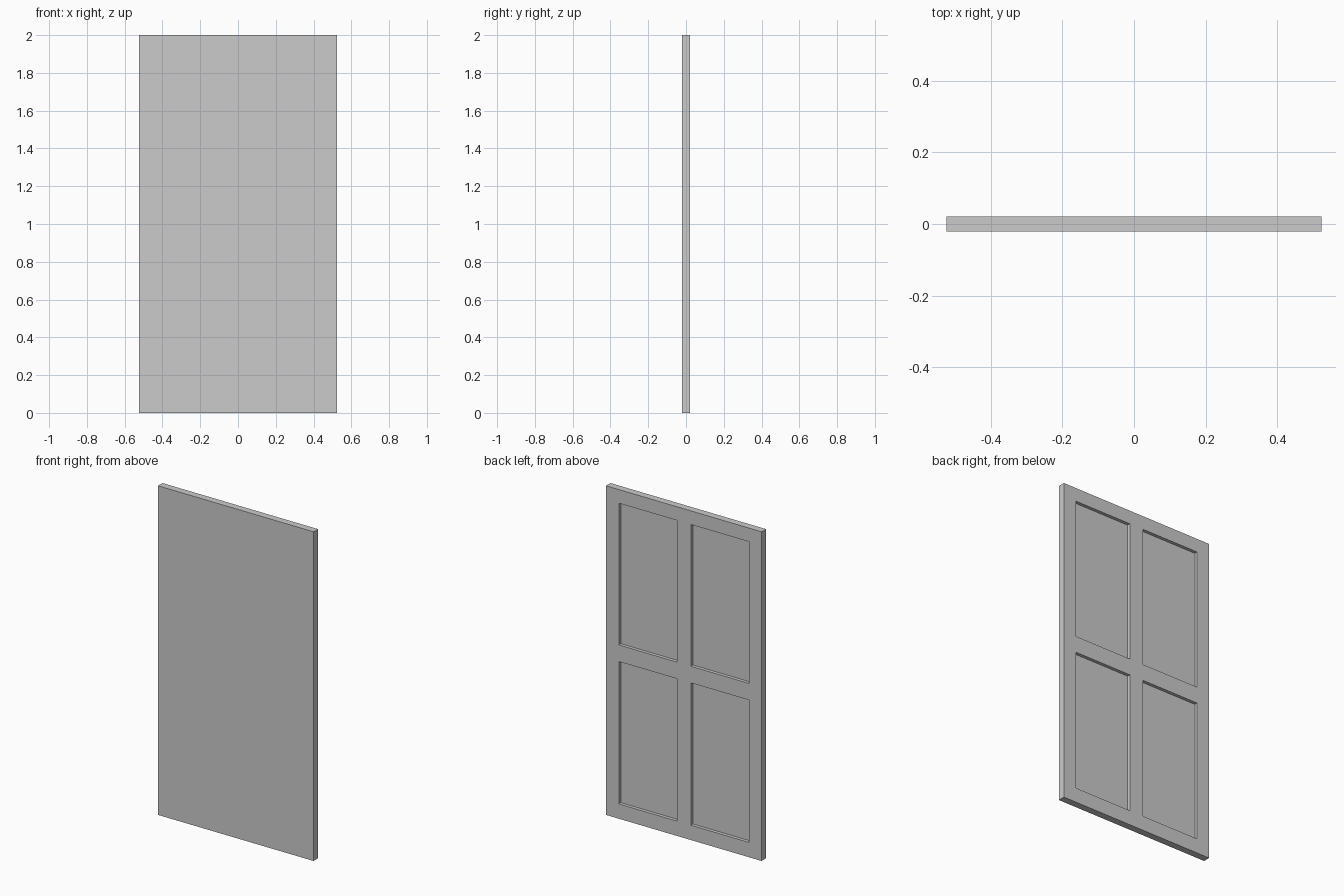
import bpy, bmesh
from mathutils import Matrix, Vector

if "Cube" in bpy.data.objects:
    bpy.data.objects.remove(bpy.data.objects["Cube"])

W, T, H = 1.046, 0.043, 2.0
X_IN, X_OUT = 0.047, 0.437                   # panel edges either side of the centre stile
Z_CUTS = [0.09, 0.955, 1.056, 1.917]         # lower and upper panel edges
DEPTH = 0.02

# Door slab
bm = bmesh.new()
bmesh.ops.create_cube(bm, size=1, matrix=Matrix.Translation((0, 0, H / 2)) @ Matrix.Diagonal((W, T, H, 1)))


def cut(co, normal):
    geom = bm.verts[:] + bm.edges[:] + bm.faces[:]
    bmesh.ops.bisect_plane(bm, geom=geom, plane_co=co, plane_no=normal)


# Stile and rail lines
for x in (-X_OUT, -X_IN, X_IN, X_OUT):
    cut(Vector((x, 0, 0)), Vector((1, 0, 0)))
for z in Z_CUTS:
    cut(Vector((0, 0, z)), Vector((0, 0, 1)))


def is_panel(face):
    c = face.calc_center_median()
    in_z = Z_CUTS[0] < c.z < Z_CUTS[1] or Z_CUTS[2] < c.z < Z_CUTS[3]
    return face.normal.y > 0.9 and X_IN < abs(c.x) < X_OUT and in_z


# Four recessed panels on the back
bm.normal_update()
panels = [f for f in bm.faces if is_panel(f)]
walls = bmesh.ops.extrude_face_region(bm, geom=panels)
bmesh.ops.translate(bm, vec=(0, -DEPTH, 0),
                    verts=[g for g in walls["geom"] if isinstance(g, bmesh.types.BMVert)])
old = [f for f in panels if f.is_valid]
bmesh.ops.delete(bm, geom=old, context='FACES')
bmesh.ops.recalc_face_normals(bm, faces=bm.faces[:])

mesh = bpy.data.meshes.new("panelled_door")
bm.to_mesh(mesh)
bm.free()
bpy.context.collection.objects.link(bpy.data.objects.new("panelled_door", mesh))
